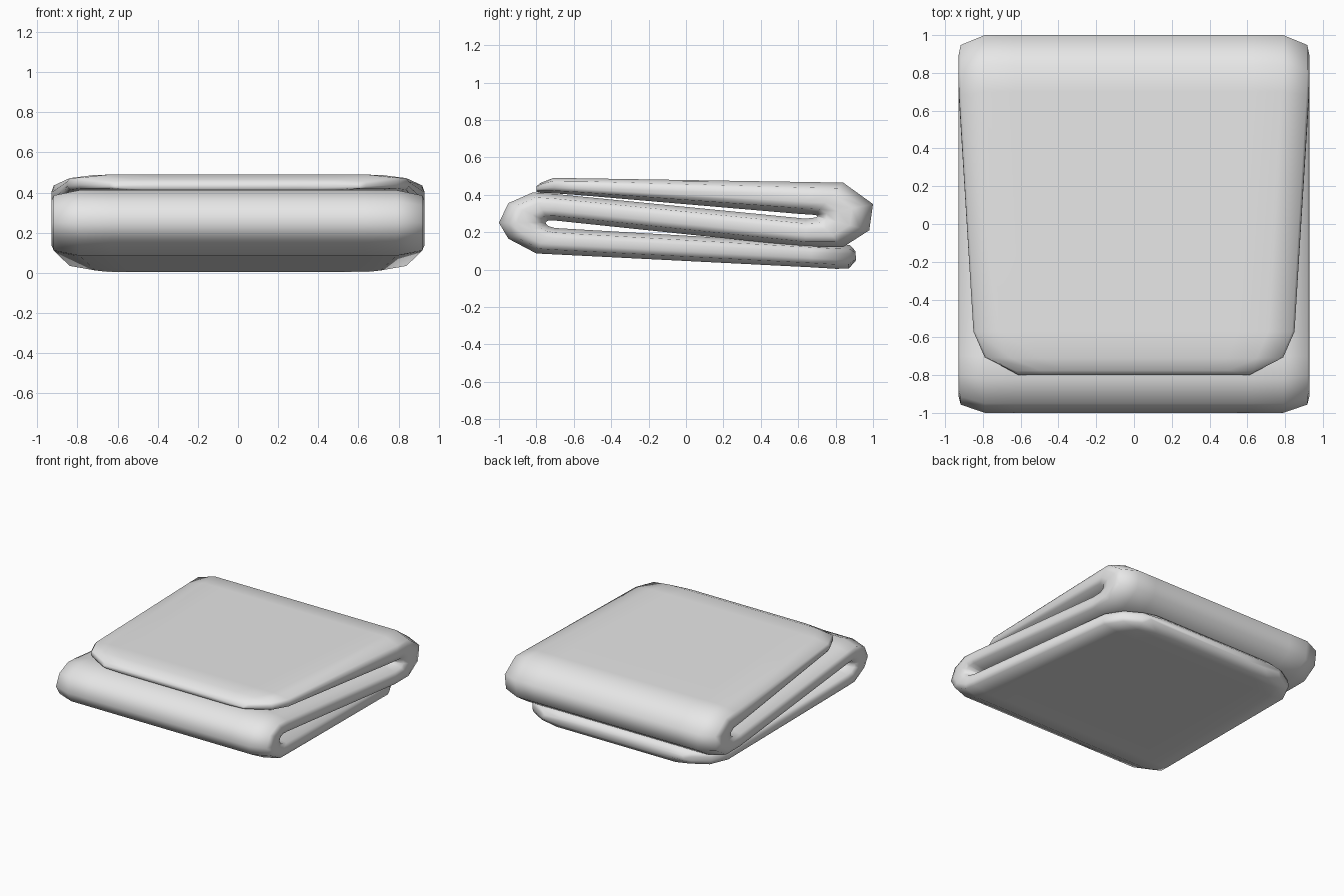
import bpy
import bmesh
import math

cube = bpy.data.objects.get("Cube")
if cube:
    bpy.data.objects.remove(cube, do_unlink=True)

# Plain cloth colour
cloth = bpy.data.materials.new("soft grey cloth")
cloth.use_nodes = True
colour = (0.8, 0.8, 0.8, 1)
cloth.diffuse_color = colour
cloth.node_tree.nodes["Principled BSDF"].inputs["Base Color"].default_value = colour

# Stations along the fold: (y, z) of one surface, (y, z) of the other, half width
FULL = 0.93
stations = [
    # bottom layer, from its free end
    ((0.91, 0.05), (0.905, 0.10), 0.61),
    ((0.87, 0.005), (0.875, 0.132), 0.66),
    ((0.8, 0.004), (0.8, 0.135), 0.78),
    ((0.67, 0.012), (0.67, 0.142), 0.85),
    ((-0.7, 0.081), (-0.7, 0.222), 0.925),
    # front fold
    ((-0.8, 0.086), (-0.735, 0.232), FULL),
    ((-0.95, 0.165), (-0.745, 0.24), FULL),
    ((-1.0, 0.25), (-0.75, 0.25), FULL),
    ((-0.95, 0.355), (-0.745, 0.257), FULL),
    ((-0.82, 0.412), (-0.735, 0.262), FULL),
    # middle layer
    ((-0.7, 0.404), (-0.7, 0.262), FULL),
    ((0.64, 0.272), (0.64, 0.122), FULL),
    # back fold
    ((0.69, 0.278), (0.84, 0.12), FULL),
    ((0.7, 0.282), (0.98, 0.21), FULL),
    ((0.7, 0.288), (1.0, 0.35), FULL),
    ((0.69, 0.292), (0.84, 0.465), FULL),
    # top layer, to its free end
    ((0.6, 0.298), (0.7, 0.467), 0.925),
    ((-0.57, 0.398), (-0.57, 0.488), 0.85),
    ((-0.7, 0.407), (-0.71, 0.489), 0.79),
    ((-0.79, 0.411), (-0.775, 0.465), 0.64),
    ((-0.8, 0.416), (-0.8, 0.445), 0.61),
]

# Rounded hem: inset from the side edge, share of the half thickness
hem = [(0.3, 1), (0.14, 1), (0.012, 0.65), (0, 0.25)]
side = hem + [(i, -s) for i, s in reversed(hem)]
section = [(1, i, s) for i, s in side] + [(-1, i, s) for i, s in reversed(side)]

bm = bmesh.new()
rings = []
for a, b, w in stations:
    ring = []
    for sign, inset, s in section:
        f = (1 + s) / 2
        y = a[0] * (1 - f) + b[0] * f
        z = a[1] * (1 - f) + b[1] * f
        ring.append(bm.verts.new((sign * (w - inset), y, z)))
    rings.append(ring)

n = len(section)
for r, q in zip(rings, rings[1:]):
    for k in range(n):
        j = (k + 1) % n
        bm.faces.new((r[k], r[j], q[j], q[k]))
bm.faces.new(rings[0])
bm.faces.new(rings[-1])
bmesh.ops.recalc_face_normals(bm, faces=bm.faces)

mesh = bpy.data.meshes.new("folded_blanket")
bm.to_mesh(mesh)
bm.free()
mesh.materials.append(cloth)
blanket = bpy.data.objects.new("folded_blanket", mesh)
bpy.context.collection.objects.link(blanket)

# Soft shading
bpy.ops.object.select_all(action="DESELECT")
blanket.select_set(True)
bpy.context.view_layer.objects.active = blanket
bpy.ops.object.shade_smooth_by_angle(angle=math.radians(65))
